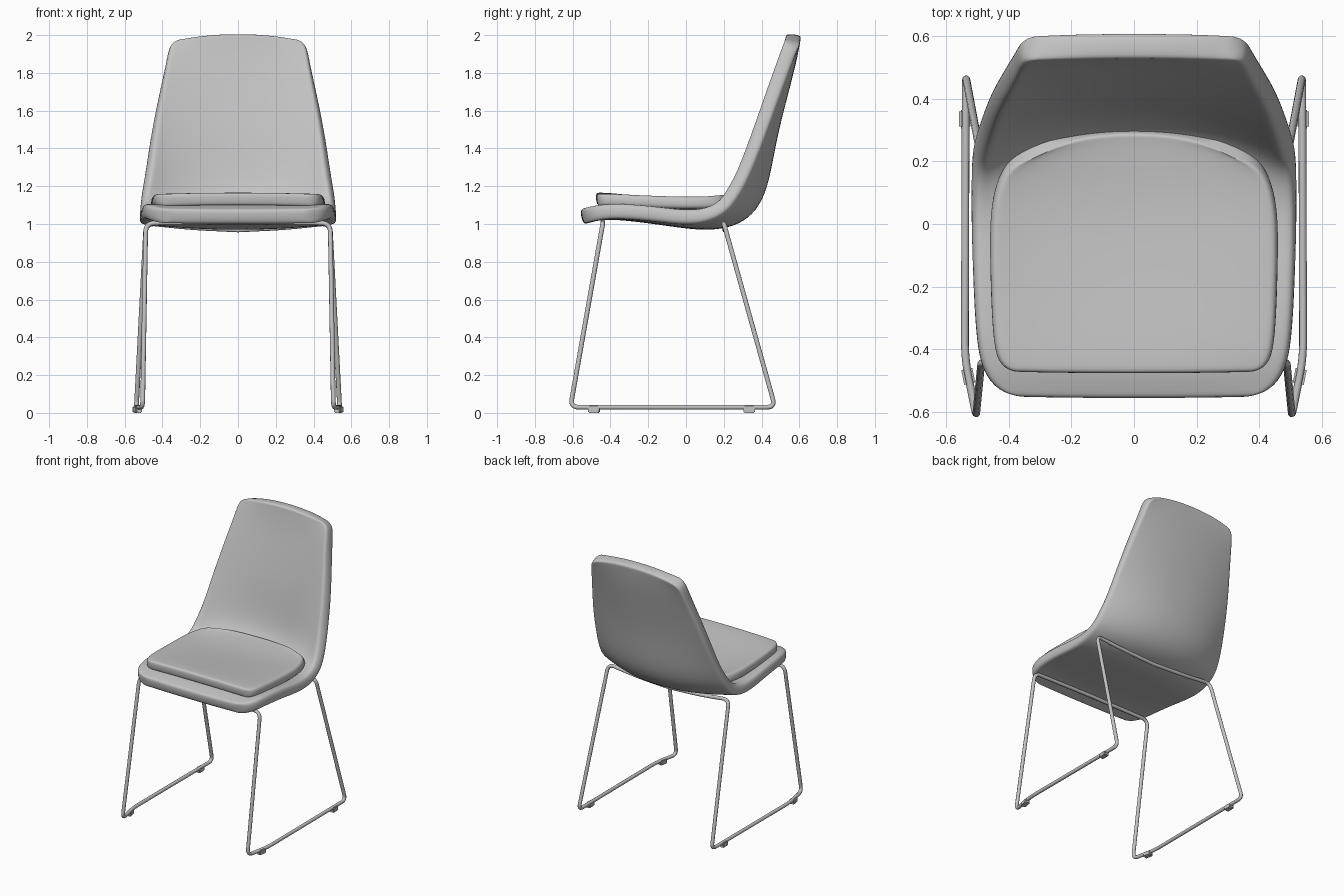
import bpy, bmesh, math
from mathutils import Vector

if "Cube" in bpy.data.objects:
    bpy.data.objects.remove(bpy.data.objects["Cube"])

grey = bpy.data.materials.new("plain grey")
grey.diffuse_color = (0.55, 0.55, 0.55, 1)
grey.use_nodes = True
grey.node_tree.nodes["Principled BSDF"].inputs["Base Color"].default_value = grey.diffuse_color


def finish(obj):
    obj.data.materials.append(grey)
    bpy.context.scene.collection.objects.link(obj)
    return obj


def padded_sheet(name, rows, thickness, power):
    """Rows of (half width, centre y, centre z, edge y, edge z), thickened and rounded."""
    us = [-1, -.93, -.78, -.55, -.28, 0, .28, .55, .78, .93, 1]
    bm = bmesh.new()
    grid = []
    for w, cy, cz, ey, ez in rows:
        line = []
        for u in us:
            k = abs(u) ** power
            line.append(bm.verts.new((w * u, cy + (ey - cy) * k, cz + (ez - cz) * k)))
        grid.append(line)
    for a, b in zip(grid, grid[1:]):
        for i in range(len(us) - 1):
            bm.faces.new((a[i], a[i + 1], b[i + 1], b[i]))
    for f in bm.faces:
        f.smooth = True
    me = bpy.data.meshes.new(name)
    bm.to_mesh(me)
    bm.free()
    obj = finish(bpy.data.objects.new(name, me))
    sol = obj.modifiers.new("thickness", 'SOLIDIFY')
    sol.thickness, sol.offset = thickness, 0
    sub = obj.modifiers.new("rounding", 'SUBSURF')
    sub.levels = sub.render_levels = 2
    return obj


# one-piece seat and back shell, from the front lip to the top of the back
padded_sheet("seat_shell", [
    (.36, -.555, 1.037, -.55, 1.04),
    (.44, -.53, 1.042, -.53, 1.045),
    (.485, -.47, 1.06, -.47, 1.06),
    (.505, -.38, 1.065, -.38, 1.07),
    (.515, -.2, 1.045, -.2, 1.06),
    (.52, 0, 1.015, -.02, 1.035),
    (.52, .12, 1.005, .1, 1.045),
    (.515, .24, 1.02, .19, 1.09),
    (.505, .33, 1.075, .235, 1.16),
    (.49, .385, 1.17, .28, 1.24),
    (.475, .415, 1.3, .325, 1.34),
    (.455, .445, 1.47, .385, 1.49),
    (.42, .495, 1.67, .45, 1.67),
    (.385, .54, 1.84, .51, 1.83),
    (.37, .56, 1.94, .545, 1.92),
    (.35, .568, 1.985, .56, 1.95),
    (.31, .57, 2.005, .565, 1.97)], .08, 2.3)

# loose seat cushion, straight in front and arched at the rear
padded_sheet("seat_cushion", [
    (.38, -.477, 1.132, -.472, 1.125),
    (.43, -.46, 1.134, -.455, 1.125),
    (.45, -.40, 1.132, -.39, 1.127),
    (.458, -.25, 1.115, -.25, 1.12),
    (.463, -.05, 1.095, -.05, 1.115),
    (.458, .08, 1.09, .06, 1.115),
    (.435, .18, 1.095, .15, 1.12),
    (.395, .25, 1.10, .20, 1.13),
    (.34, .285, 1.105, .228, 1.133),
    (.27, .299, 1.108, .262, 1.13)], .065, 2.3)

# sled frame: one closed tube, (position, corner cut length)
half = [((.25, .205, .98), .1),
        ((.487, .2, 1.005), .05),
        ((.538, .472, .03), .045),
        ((.541, -.43, .03), .06),
        ((.505, -.612, .03), .045),
        ((.488, -.44, 1.005), .05)]
path = [((0, .205, .968), 0)] + half
path += [((0, -.44, 1.01), 0)] + [((-x, y, z), c) for (x, y, z), c in reversed(half)]
points = []
for i, (p, cut) in enumerate(path):
    p = Vector(p)
    if cut == 0:
        points.append(p)
        continue
    a = p + (Vector(path[i - 1][0]) - p).normalized() * cut
    b = p + (Vector(path[(i + 1) % len(path)][0]) - p).normalized() * cut
    for s in range(9):
        t = s / 8
        points.append(a * (1 - t) ** 2 + p * 2 * t * (1 - t) + b * t * t)
cu = bpy.data.curves.new("sled_frame", 'CURVE')
cu.dimensions = '3D'
cu.bevel_depth = .0125
cu.bevel_resolution = 3
sp = cu.splines.new('POLY')
sp.points.add(len(points) - 1)
for q, p in zip(sp.points, points):
    q.co = (*p, 1)
sp.use_cyclic_u = True
sp.use_smooth = True
finish(bpy.data.objects.new("sled_frame", cu))

# floor glides clipped under the runners
for side, sname in ((1, "right"), (-1, "left")):
    for x, y, turn, place in ((.53, -.487, -.2, "front"), (.541, .335, 0, "rear")):
        bm = bmesh.new()
        bmesh.ops.create_cube(bm, size=1)
        bmesh.ops.scale(bm, vec=(.036, .06, .036), verts=bm.verts)
        bmesh.ops.bevel(bm, geom=bm.edges[:], offset=.006, segments=2, affect='EDGES')
        me = bpy.data.meshes.new(f"{place}_{sname}_glide")
        bm.to_mesh(me)
        bm.free()
        glide = finish(bpy.data.objects.new(me.name, me))
        glide.location = (side * x, y, .018)
        glide.rotation_euler.z = side * turn
